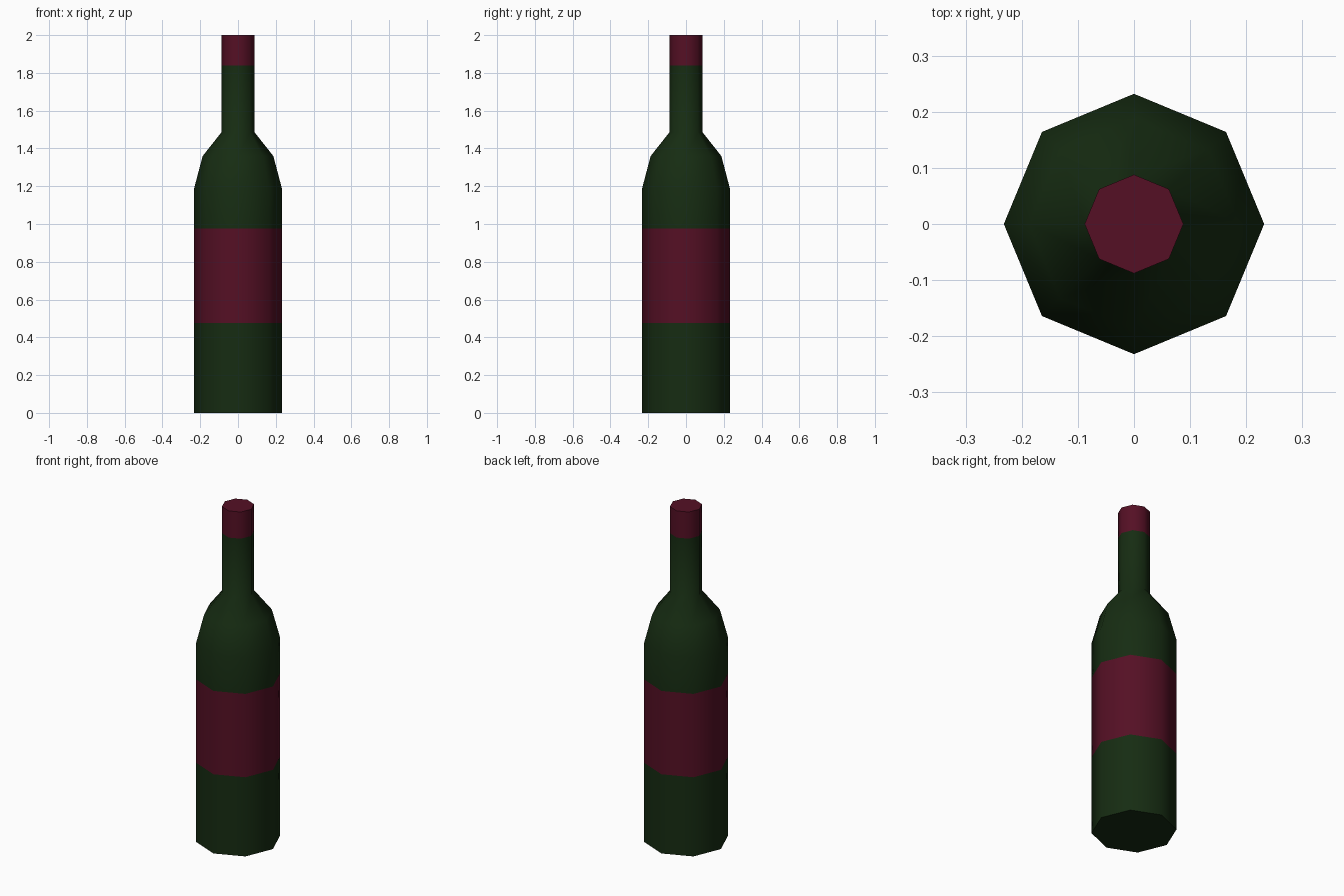
import bpy, bmesh, math

if "Cube" in bpy.data.objects:
    bpy.data.objects.remove(bpy.data.objects["Cube"])

SIDES = 8


def material(name, rgb):
    m = bpy.data.materials.new(name)
    m.diffuse_color = (*rgb, 1)
    m.use_nodes = True
    m.node_tree.nodes["Principled BSDF"].inputs["Base Color"].default_value = m.diffuse_color
    return m


def lathe(name, profile, mat, cap_bottom=False, cap_top=False):
    """Revolve (radius, z) points into an eight-sided shell."""
    bm = bmesh.new()
    rings = []
    for r, z in profile:
        angles = [2 * math.pi * i / SIDES for i in range(SIDES)]
        rings.append([bm.verts.new((r * math.cos(a), r * math.sin(a), z)) for a in angles])
    for low, high in zip(rings, rings[1:]):
        for i in range(SIDES):
            j = (i + 1) % SIDES
            bm.faces.new((low[i], low[j], high[j], high[i]))
    if cap_bottom:
        bm.faces.new(rings[0][::-1])
    if cap_top:
        bm.faces.new(rings[-1])
    mesh = bpy.data.meshes.new(name)
    bm.to_mesh(mesh)
    bm.free()
    mesh.materials.append(mat)
    obj = bpy.data.objects.new(name, mesh)
    bpy.context.collection.objects.link(obj)
    # Smooth round the sides, sharp at the end caps
    bpy.ops.object.select_all(action='DESELECT')
    obj.select_set(True)
    bpy.context.view_layer.objects.active = obj
    bpy.ops.object.shade_smooth_by_angle(angle=math.radians(60))
    return obj


green = material("green_glass", (0.008, 0.025, 0.006))
maroon = material("maroon_paper", (0.09, 0.005, 0.018))

BODY, NECK = 0.232, 0.088

# Lower glass with closed base
lathe("bottle_base", [(BODY, 0), (BODY, 0.475)], green, cap_bottom=True)
# Label band
lathe("label", [(BODY, 0.475), (BODY, 0.975)], maroon)
# Upper body, shoulder and neck
lathe("bottle_shoulder_and_neck",
      [(BODY, 0.975), (BODY, 1.19), (0.187, 1.36), (NECK, 1.485), (NECK, 1.84)], green)
# Foil over the mouth
lathe("foil_cap", [(NECK, 1.84), (NECK, 2.0)], maroon, cap_top=True)
